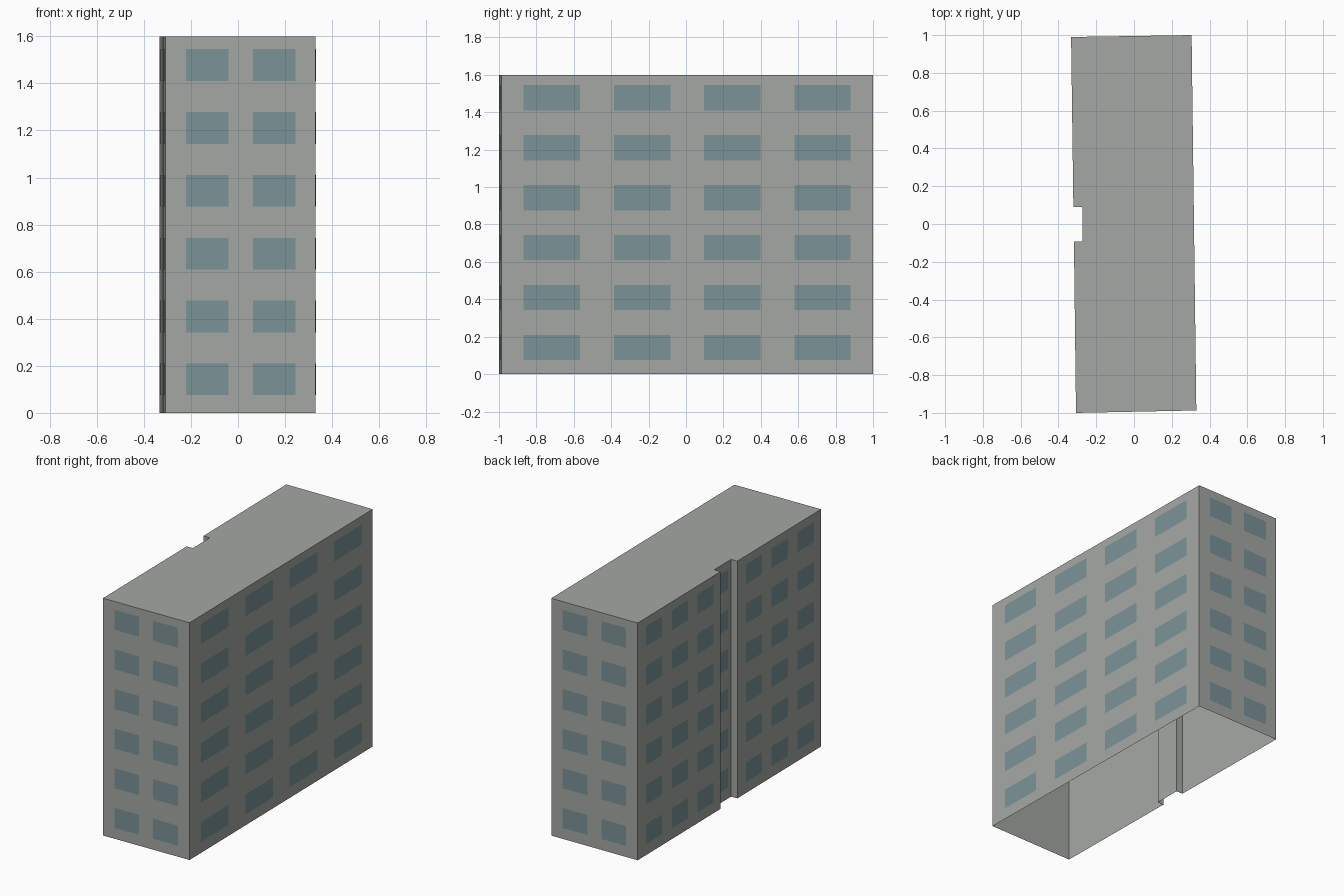
import bpy
import bmesh
from mathutils import Vector

cube = bpy.data.objects.get("Cube")
if cube:
    bpy.data.objects.remove(cube, do_unlink=True)

HEIGHT = 1.6
FLOORS = 6
FLOOR_STEP = 0.267
SILL, HEAD = 0.075, 0.21
LIFT = 0.002


def material(name, rgb):
    mat = bpy.data.materials.new(name)
    mat.use_nodes = True
    mat.diffuse_color = (*rgb, 1)
    mat.node_tree.nodes["Principled BSDF"].inputs["Base Color"].default_value = (*rgb, 1)
    return mat


def make_object(name, bm, mat):
    mesh = bpy.data.meshes.new(name)
    bm.to_mesh(mesh)
    bm.free()
    mesh.materials.append(mat)
    obj = bpy.data.objects.new(name, mesh)
    bpy.context.collection.objects.link(obj)
    return obj


concrete = material("concrete grey", (0.37, 0.39, 0.365))
glass = material("window blue grey", (0.2, 0.29, 0.31))

# Footprint, counterclockwise, with the stairwell recess on the long -x side
footprint = [Vector(p) for p in (
    (-0.307, -1.0), (0.33, -0.987), (0.305, 1.0), (-0.333, 0.99),
    (-0.321, 0.09), (-0.274, 0.09), (-0.272, -0.092), (-0.318, -0.093))]

# Open-bottomed shell: walls and flat roof
bm = bmesh.new()
low = [bm.verts.new((p.x, p.y, 0)) for p in footprint]
high = [bm.verts.new((p.x, p.y, HEIGHT)) for p in footprint]
for i in range(len(low)):
    j = (i + 1) % len(low)
    bm.faces.new((low[i], low[j], high[j], high[i]))
bm.faces.new(high)
make_object("building_shell", bm, concrete)


# Window plates: a grid of panes on the wall that starts at a footprint corner
def windows(name, corner, centres, width):
    a = footprint[corner]
    b = footprint[(corner + 1) % len(footprint)]
    along = b - a
    out = Vector((along.y, -along.x)).normalized() * LIFT
    bm = bmesh.new()
    for floor in range(FLOORS):
        z0, z1 = (z + floor * FLOOR_STEP for z in (SILL, HEAD))
        for c in centres:
            p = a + along * (c - width / 2) + out
            q = a + along * (c + width / 2) + out
            bm.faces.new([bm.verts.new(v) for v in (
                (p.x, p.y, z0), (q.x, q.y, z0), (q.x, q.y, z1), (p.x, p.y, z1))])
    make_object(name, bm, glass)


pair = (0.277, 0.723)
triple = (0.195, 0.505, 0.815)
windows("front_windows", 0, pair, 0.285)
windows("left_windows", 1, (0.136, 0.379, 0.621, 0.864), 0.152)
windows("back_windows", 2, pair, 0.285)
windows("right_rear_windows", 3, triple, 0.195)
windows("recess_windows", 5, (0.5,), 0.62)
windows("right_front_windows", 7, triple, 0.195)
